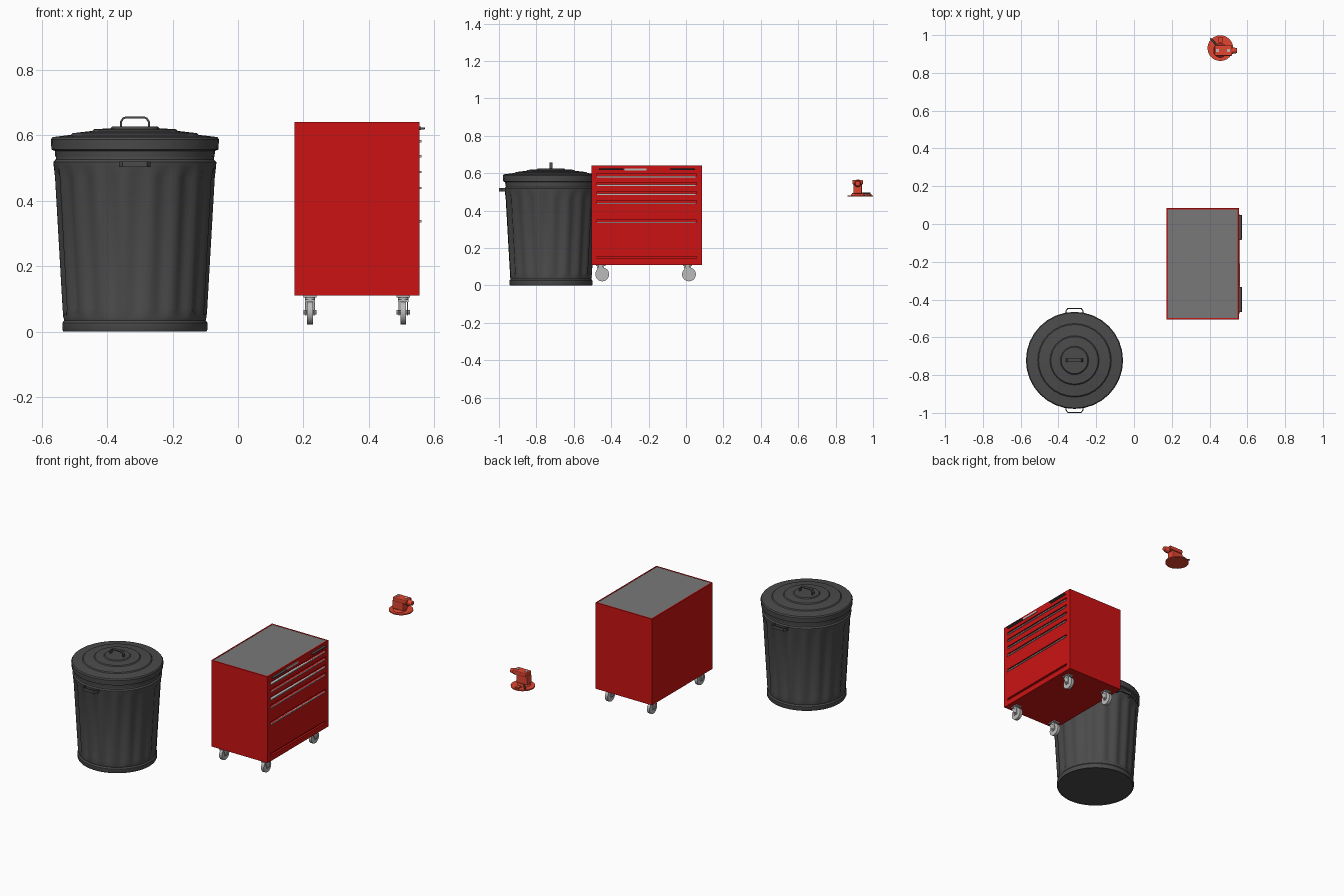
import bpy, bmesh, math
from mathutils import Matrix, Vector

if "Cube" in bpy.data.objects:
    bpy.data.objects.remove(bpy.data.objects["Cube"])


def material(name, rgb):
    m = bpy.data.materials.new(name)
    m.diffuse_color = (*rgb, 1)
    m.use_nodes = True
    m.node_tree.nodes["Principled BSDF"].inputs["Base Color"].default_value = m.diffuse_color
    return m


RED = material("cabinet_red", (0.60, 0.006, 0.006))
ORANGE = material("tool_red", (0.75, 0.06, 0.03))
DARK = material("dark_steel", (0.07, 0.07, 0.07))
MAT = material("mat_grey", (0.19, 0.19, 0.19))
STEEL = material("steel", (0.5, 0.5, 0.5))


def finish(name, bm, mat, smooth=None):
    bmesh.ops.recalc_face_normals(bm, faces=bm.faces)
    me = bpy.data.meshes.new(name)
    bm.to_mesh(me)
    bm.free()
    ob = bpy.data.objects.new(name, me)
    bpy.context.collection.objects.link(ob)
    me.materials.append(mat)
    if smooth:
        bpy.ops.object.select_all(action='DESELECT')
        ob.select_set(True)
        bpy.context.view_layer.objects.active = ob
        bpy.ops.object.shade_smooth_by_angle(angle=math.radians(smooth))
    return ob


def box(name, x0, x1, y0, y1, z0, z1, mat, bevel=0):
    bm = bmesh.new()
    m = Matrix.Translation(((x0 + x1) / 2, (y0 + y1) / 2, (z0 + z1) / 2)) @ Matrix.Diagonal((x1 - x0, y1 - y0, z1 - z0, 1))
    bmesh.ops.create_cube(bm, size=1, matrix=m)
    ob = finish(name, bm, mat)
    if bevel:
        b = ob.modifiers.new("bevel", 'BEVEL')
        b.width, b.segments = bevel, 2
    return ob


def rod(name, p, q, r, mat, r2=None, seg=24):
    p, q = Vector(p), Vector(q)
    bm = bmesh.new()
    m = Matrix.Translation((p + q) / 2) @ (q - p).to_track_quat('Z', 'Y').to_matrix().to_4x4()
    bmesh.ops.create_cone(bm, cap_ends=True, segments=seg, radius1=r, radius2=r if r2 is None else r2,
                          depth=(q - p).length, matrix=m)
    return finish(name, bm, mat, 40)


def revolve(name, rings, n, centre, mat, angle, flute=lambda i: 0):
    """rings: (radius, z, flute amount); capped at both ends"""
    bm = bmesh.new()
    loops = []
    for r, z, d in rings:
        loops.append([bm.verts.new((centre[0] + (r - d * flute(i)) * math.cos(2 * math.pi * i / n),
                                    centre[1] + (r - d * flute(i)) * math.sin(2 * math.pi * i / n), z))
                      for i in range(n)])
    for a, b in zip(loops, loops[1:]):
        for i in range(n):
            bm.faces.new((a[i], a[(i + 1) % n], b[(i + 1) % n], b[i]))
    bm.faces.new(loops[0][::-1])
    bm.faces.new(loops[-1])
    return finish(name, bm, mat, angle)


def strap(name, pts, half_width, matrix, mat):
    """flat bent bar following a 2D path"""
    bm = bmesh.new()
    pairs = [[bm.verts.new(matrix @ Vector((u, v, w))) for w in (-half_width, half_width)] for u, v in pts]
    for a, b in zip(pairs, pairs[1:]):
        bm.faces.new((a[0], b[0], b[1], a[1]))
    s = finish(name, bm, mat).modifiers.new("thickness", 'SOLIDIFY')
    s.thickness, s.offset = 0.006, 0


# Trash can: fluted body, stepped lid, handles
CAN = (-0.315, -0.722)
revolve("can_body", [(.216, .004, 0), (.219, 0, 0), (.222, .006, 0), (.222, .026, 0), (.216, .034, 0),
                     (.219, .045, 0), (.221, .07, .011), (.244, .47, .011), (.248, .505, 0), (.249, .518, 0),
                     (.242, .525, 0), (.240, .55, 0)],
        108, CAN, DARK, 35, lambda i: (0, 0, .5, 1, 1, .5)[i % 6])
revolve("can_lid", [(.236, .533, 0), (.243, .533, 0), (.245, .552, 0), (.255, .556, 0), (.257, .587, 0),
                    (.252, .594, 0), (.195, .601, 0), (.190, .606, 0), (.130, .613, 0), (.125, .618, 0),
                    (.075, .621, 0), (.070, .626, 0)], 32, CAN, DARK, 20)
strap("lid_handle", [(-.043, .622), (-.043, .64), (-.036, .651), (-.028, .654),
                     (.028, .654), (.036, .651), (.043, .64), (.043, .622)], .009,
      Matrix.Translation((*CAN, 0)) @ Matrix.Rotation(math.pi / 2, 4, 'X'), DARK)
for i, side in enumerate((0, math.pi)):
    strap(f"can_side_handle_{i}", [(-.045, .235), (-.045, .262), (-.036, .275),
                                   (.036, .275), (.045, .262), (.045, .235)], .009,
          Matrix.Translation((*CAN, .511)) @ Matrix.Rotation(side, 4, 'Z'), DARK)

# Tool cabinet: carcass, front frame, drawer fronts separated by recessed grooves
X0, X1, Y0, Y1 = .172, .555, -.505, .085
FX = .543
box("cabinet_carcass", X0, FX, Y0, Y1, .11, .635, RED)
box("top_mat", X0 + .008, X1 - .008, Y0 + .008, Y1 - .008, .63, .6385, MAT)
for i, (a, b, c, d) in enumerate([(X0, X0 + .008, Y0, Y1), (X1 - .008, X1, Y0, Y1),
                                  (X0, X1, Y0, Y0 + .008), (X0, X1, Y1 - .008, Y1)]):
    box(f"top_rim_{i}", a, b, c, d, .63, .64, RED)
for i, (a, b) in enumerate([(Y0, -.475), (.055, Y1)]):
    box(f"front_stile_{i}", FX, X1, a, b, .11, .635, RED)
pulls = [.582, .536, .488, .439, .337]
grooves = [(z + .003, z + .014) for z in pulls] + [(.143, .156)]
top = .635
for i, (lo, hi) in enumerate(grooves + [(.11, .11)]):
    box(f"drawer_front_{i}", FX, X1, -.475, .055, hi, top, RED)
    top = lo
for i, z in enumerate(pulls):
    box(f"drawer_pull_{i}", FX, .560, -.475, .05, z - .004, z + .003, STEEL)

# Top drawer: two projecting pulls and a centre plate
for i, y in enumerate((-.40, -.018)):
    box(f"top_pull_{i}", X1 - .002, .571, y - .066, y + .066, .617, .624, DARK, .002)
box("latch_plate", X1 - .002, .559, -.33, -.21, .615, .626, STEEL)

# Swivel casters
for i, (x, y) in enumerate([(a, b) for a in (.22, .505) for b in (-.456, .008)]):
    wy, wz = y + .008, .059
    box(f"caster_plate_{i}", x - .02, x + .02, y - .025, y + .025, .104, .111, STEEL)
    rod(f"caster_swivel_{i}", (x, y, .092), (x, y, .106), .016, STEEL)
    rod(f"caster_wheel_{i}", (x - .009, wy, wz), (x + .009, wy, wz), .037, STEEL)
    rod(f"caster_axle_{i}", (x - .02, wy, wz), (x + .02, wy, wz), .007, STEEL, seg=8)
    box(f"caster_crown_{i}", x - .016, x + .016, y - .02, y + .018, .09, .0985, STEEL)
    for s in (-1, 1):
        bm = bmesh.new()
        outline = [(y - .02, .098), (y + .018, .098), (wy + .012, wz - .008), (wy - .010, wz - .010)]
        f = bm.faces.new([bm.verts.new((x + s * .011, a, b)) for a, b in outline])
        e = bmesh.ops.extrude_face_region(bm, geom=[f])['geom']
        bmesh.ops.translate(bm, verts=[v for v in e if isinstance(v, bmesh.types.BMVert)], vec=(s * .004, 0, 0))
        finish(f"caster_fork_{i}_{'left' if s < 0 else 'right'}", bm, STEEL)

# Small disc-based power tool floating behind the cabinet
cx, cy = .457, .931
rod("tool_disc", (cx, cy, .475), (cx, cy, .482), .068, ORANGE, seg=24)
rod("tool_hub", (cx, cy - .012, .481), (cx, cy - .012, .494), .038, ORANGE, .030)
box("tool_column", cx - .035, cx + .040, cy - .036, cy + .010, .490, .545, ORANGE, .006)
box("tool_head", cx - .030, cx + .062, cy - .041, cy + .015, .540, .564, ORANGE, .005)
rod("tool_nose", (cx + .055, cy - .013, .545), (cx + .088, cy - .013, .545), .019, ORANGE, .013, 12)
for i, x in enumerate((cx - .015, cx + .043)):
    box(f"tool_clip_{i}", x - .007, x + .007, cy - .020, cy - .004, .562, .567, STEEL)
rod("tool_side_grip", (cx - .012, cy + .008, .492), (cx - .052, cy + .052, .492), .005, DARK, seg=10)
box("disc_tab", cx - .01, cx + .012, cy + .03, cy + .06, .481, .490, ORANGE)
